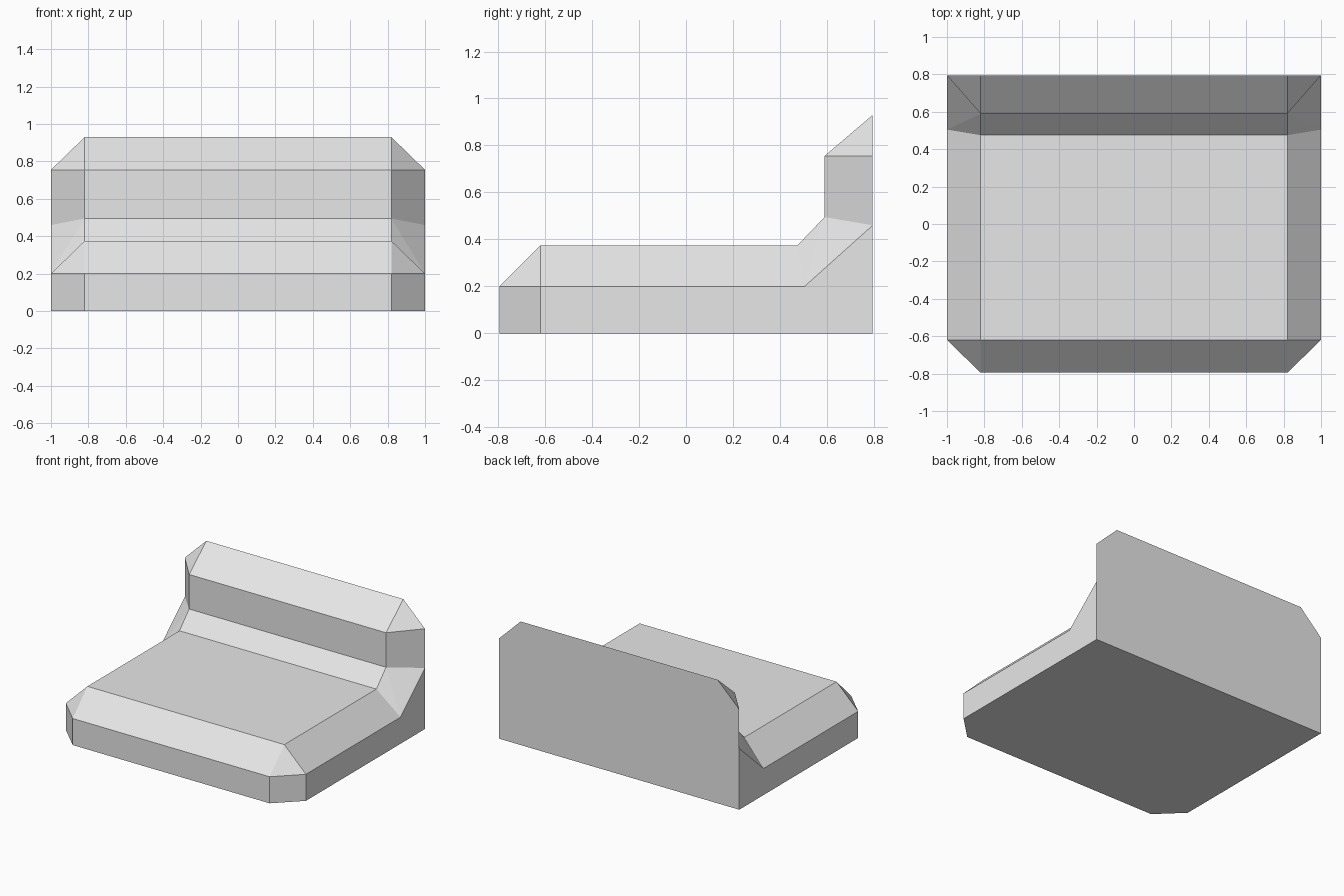
import bpy
import bmesh

cube = bpy.data.objects.get("Cube")
if cube:
    bpy.data.objects.remove(cube, do_unlink=True)

# One plain grey for the whole body
grey = bpy.data.materials.new("light_grey")
grey.use_nodes = True
colour = (0.8, 0.8, 0.8, 1)
grey.diffuse_color = colour
grey.node_tree.nodes["Principled BSDF"].inputs["Base Color"].default_value = colour

# Outlines as named (y, z) points: full-height centre section and lower outer section
INNER_X, OUTER_X = 0.82, 1.0
FRONT, CORNER, BACK = -0.795, -0.62, 0.795
inner = {
    "foot": (FRONT, 0), "lip": (FRONT, 0.2), "seat_front": (CORNER, 0.375),
    "seat_back": (0.475, 0.375), "rest_low": (0.59, 0.495),
    "rest_high": (0.59, 0.755), "crest": (BACK, 0.93),
}
outer = {
    "o_foot": (CORNER, 0), "o_lip": (CORNER, 0.2), "o_bend": (0.505, 0.2),
    "o_rise": (BACK, 0.46), "o_crest": (BACK, 0.755), "o_heel": (BACK, 0),
}

bm = bmesh.new()


def make_side(sign):
    verts = {}
    for x, outline in ((INNER_X, inner), (OUTER_X, outer)):
        for name, (y, z) in outline.items():
            verts[name] = bm.verts.new((sign * x, y, z))
    return verts


left, right = make_side(1), make_side(-1)

# Centre strips running from the front lip up to the crest
names = list(inner)
for a, b in zip(names, names[1:]):
    bm.faces.new((left[a], left[b], right[b], right[a]))

# Chamfered corners, sloping edges and outer walls, the same on both sides
side_faces = [
    "foot lip o_lip o_foot",
    "lip seat_front o_lip",
    "o_lip seat_front seat_back o_bend",
    "seat_back rest_low o_bend",
    "o_bend rest_low o_rise",
    "o_rise rest_low rest_high o_crest",
    "rest_high crest o_crest",
    "o_foot o_lip o_bend o_rise o_heel",
]
for side in (left, right):
    for face in side_faces:
        bm.faces.new([side[n] for n in face.split()])

# Flat underside and flat back
for face in ("foot o_foot o_heel", "o_heel o_rise o_crest crest"):
    loop = face.split()
    bm.faces.new([left[n] for n in loop] + [right[n] for n in reversed(loop)])

bmesh.ops.recalc_face_normals(bm, faces=bm.faces)
mesh = bpy.data.meshes.new("seat_body")
bm.to_mesh(mesh)
bm.free()
mesh.materials.append(grey)
body = bpy.data.objects.new("seat_body", mesh)
bpy.context.collection.objects.link(body)
